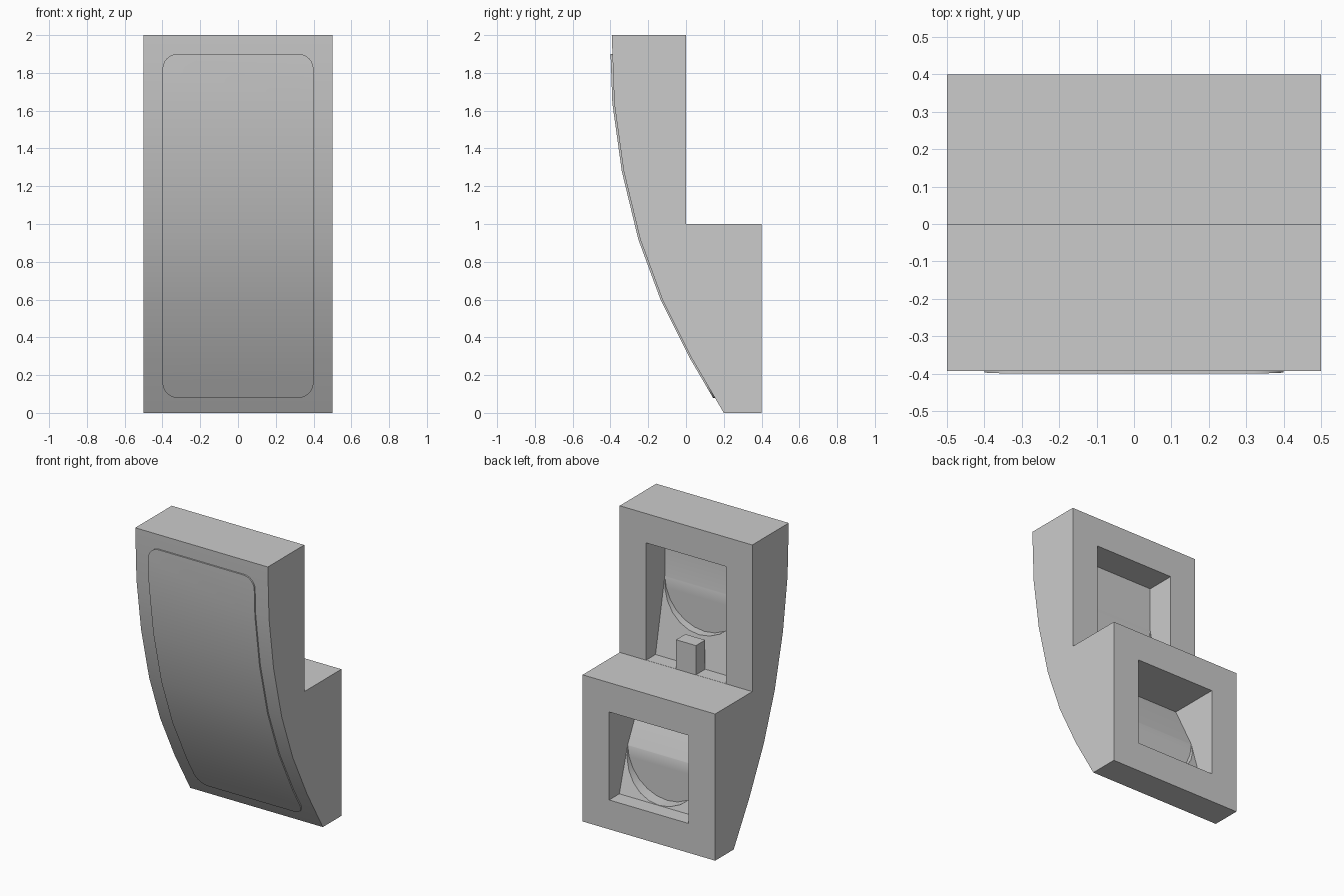
import bpy, bmesh, math
from mathutils import Matrix, Vector

cube = bpy.data.objects.get("Cube")
if cube:
    bpy.data.objects.remove(cube, do_unlink=True)

grey = bpy.data.materials.new("plain grey")
grey.use_nodes = True
COLOUR = (0.6, 0.6, 0.6, 1)
grey.diffuse_color = COLOUR
grey.node_tree.nodes["Principled BSDF"].inputs["Base Color"].default_value = COLOUR

# Curved front as (y, z) points, bottom to top
FRONT = [(0.2, 0), (0.03, 0.29), (-0.125, 0.6), (-0.243, 0.92),
         (-0.33, 1.28), (-0.38, 1.64), (-0.393, 2)]


def front_y(z):
    for (y0, z0), (y1, z1) in zip(FRONT, FRONT[1:]):
        if z <= z1:
            return y0 + (y1 - y0) * (z - z0) / (z1 - z0)
    return FRONT[-1][0]


def finish(name, bm):
    bmesh.ops.recalc_face_normals(bm, faces=bm.faces)
    mesh = bpy.data.meshes.new(name)
    bm.to_mesh(mesh)
    bm.free()
    mesh.materials.append(grey)
    obj = bpy.data.objects.new(name, mesh)
    bpy.context.collection.objects.link(obj)
    return obj


def prism(points, offset):
    """Close a polygon of 3D points and extrude it by an offset."""
    bm = bmesh.new()
    face = bm.faces.new([bm.verts.new(p) for p in points])
    new = bmesh.ops.extrude_face_region(bm, geom=[face])["geom"]
    verts = [v for v in new if isinstance(v, bmesh.types.BMVert)]
    bmesh.ops.translate(bm, verts=verts, vec=offset)
    return bm


def side_profile(name, profile, half):
    return finish(name, prism([(-half, y, z) for y, z in profile], (2 * half, 0, 0)))


def drum(name, y0, y1, z):
    bm = bmesh.new()
    bmesh.ops.create_cone(bm, cap_ends=True, segments=24, radius1=0.299, radius2=0.299,
                          depth=y1 - y0,
                          matrix=Matrix.Translation((0, (y0 + y1) / 2, z))
                          @ Matrix.Rotation(math.pi / 2, 4, "X"))
    return finish(name, bm)


def activate(obj):
    bpy.ops.object.select_all(action="DESELECT")
    obj.select_set(True)
    bpy.context.view_layer.objects.active = obj


def smooth(obj):
    activate(obj)
    bpy.ops.object.shade_smooth_by_angle(angle=math.radians(25))


# Stepped body with curved front
body = side_profile("body", FRONT + [(0, 2), (0, 1), (0.4, 1), (0.4, 0)], 0.5)

# Two rear pockets, each with a rounded recess at the bottom
cutters = [
    side_profile("lower_pocket_cutter",
                 [(0.5, 0.2), (0.29, 0.2), (0.2, 0.5), (0.05, 0.8), (0.5, 0.8)], 0.3),
    drum("lower_recess_cutter", 0.201, 0.45, 0.5),
    side_profile("upper_pocket_cutter",
                 [(0.1, 1.001), (-0.1, 1.001), (-0.2, 1.5), (-0.2, 1.8), (0.1, 1.8)], 0.3),
    drum("upper_recess_cutter", -0.199, 0.05, 1.5),
]
activate(body)
for cutter in cutters:
    cutter.hide_render = True
    mod = body.modifiers.new("cut", "BOOLEAN")
    mod.operation, mod.solver, mod.object = "DIFFERENCE", "EXACT", cutter
    bpy.ops.object.modifier_apply(modifier=mod.name)
for cutter in cutters:
    bpy.data.objects.remove(cutter, do_unlink=True)
smooth(body)

# Thin rounded panel bent over the curved front
HALF, LOW, HIGH, R = 0.4, 0.08, 1.9, 0.08
outline = []
for i, (cx, cz) in enumerate([(HALF - R, HIGH - R), (R - HALF, HIGH - R),
                              (R - HALF, LOW + R), (HALF - R, LOW + R)]):
    for k in range(7):
        a = math.pi / 2 * (i + k / 6)
        outline.append((cx + R * math.cos(a), -1, cz + R * math.sin(a)))
bm = prism(outline, (0, 2, 0))
for _, z in FRONT[1:-1]:
    bmesh.ops.bisect_plane(bm, geom=bm.verts[:] + bm.edges[:] + bm.faces[:],
                           plane_co=(0, 0, z), plane_no=(0, 0, 1))
for v in bm.verts:
    v.co.y = front_y(v.co.z) + 0.01 * v.co.y
smooth(finish("front_panel", bm))

# Small block on the ledge of the upper pocket
side_profile("ledge_block", [(0, 1), (-0.1, 1), (-0.1, 1.2), (0, 1.2)], 0.075)
